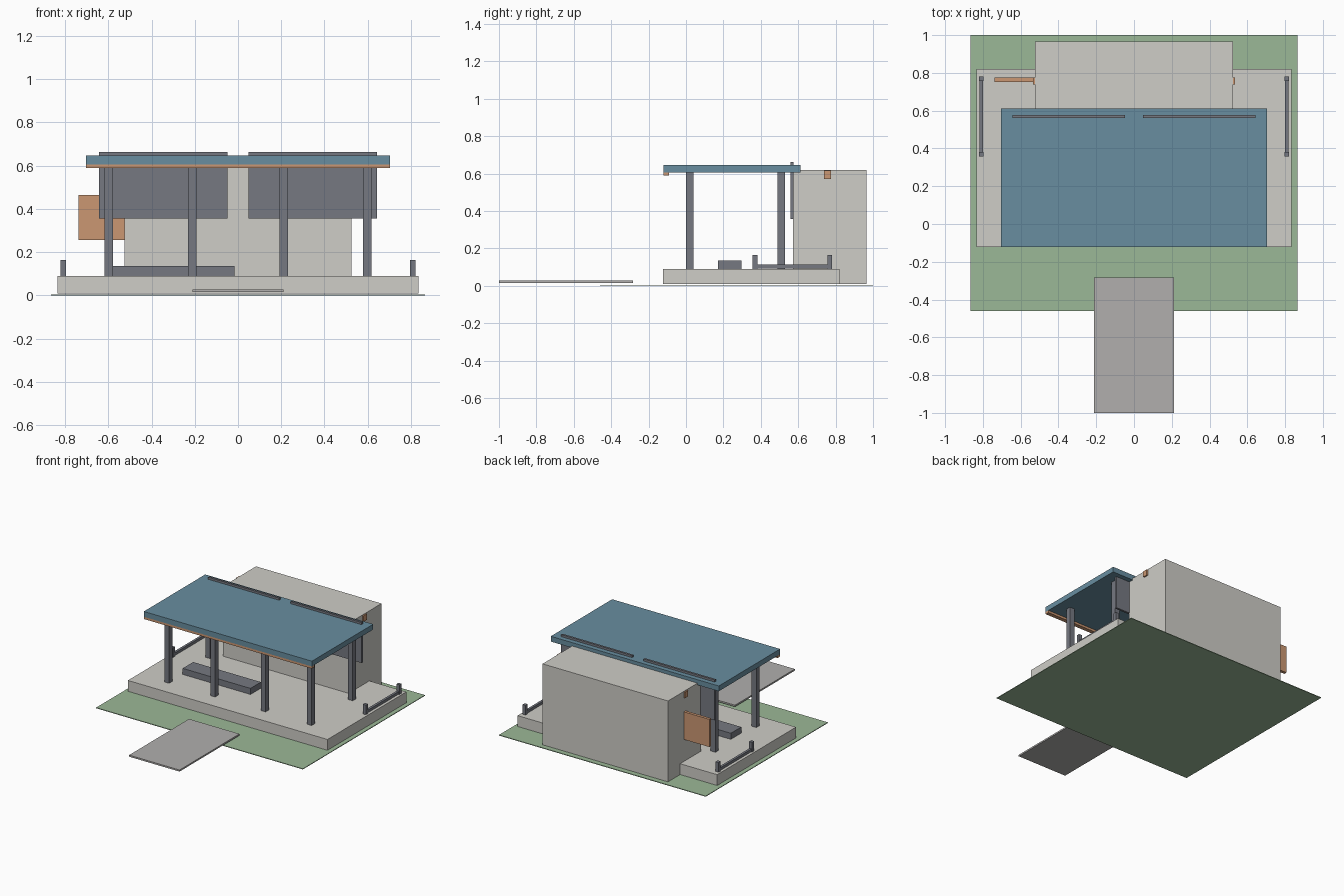
import bpy

if "Cube" in bpy.data.objects:
    bpy.data.objects.remove(bpy.data.objects["Cube"])


def material(name, rgb):
    m = bpy.data.materials.new(name)
    m.diffuse_color = (*rgb, 1)
    m.use_nodes = True
    m.node_tree.nodes["Principled BSDF"].inputs["Base Color"].default_value = m.diffuse_color
    return m


BLUE = material("roof_blue", (0.14, 0.27, 0.35))
ORANGE = material("warm_wood", (0.60, 0.31, 0.17))
GREEN = material("grass", (0.33, 0.48, 0.31))
DARK = material("dark_metal", (0.18, 0.19, 0.22))
STONE = material("pale_stone", (0.62, 0.61, 0.57))
PAVING = material("paving", (0.44, 0.43, 0.42))


def box(name, x, y, z, mat):
    """Box from (min, max) ranges along each axis."""
    bpy.ops.mesh.primitive_cube_add(size=1, location=[(a + b) / 2 for a, b in (x, y, z)])
    ob = bpy.context.object
    ob.name = name
    ob.scale = [b - a for a, b in (x, y, z)]
    bpy.ops.object.transform_apply(location=False, rotation=False, scale=True)
    ob.data.materials.append(mat)
    return ob


def post(name, x, y, w, z):
    return box(name, (x - w / 2, x + w / 2), (y - w / 2, y + w / 2), z, DARK)


# Site: lawn, raised floor and approach path
box("lawn", (-0.865, 0.865), (-0.46, 1.0), (0, 0.005), GREEN)
box("floor_slab", (-0.835, 0.835), (-0.123, 0.82), (0.008, 0.09), STONE)
box("path", (-0.211, 0.211), (-1.0, -0.284), (0.015, 0.027), PAVING)

# Rear building block
box("building", (-0.525, 0.525), (0.573, 0.965), (0.008, 0.62), STONE)

# Canopy roof with trim under the front edge
box("canopy_roof", (-0.703, 0.703), (-0.121, 0.612), (0.606, 0.646), BLUE)
box("front_trim", (-0.703, 0.703), (-0.121, -0.091), (0.589, 0.606), ORANGE)

# Four front posts and two rear corner posts
for x in (-0.597, -0.211, 0.211, 0.597):
    post("front_post", x, 0.02, 0.04, (0.09, 0.606))
for x in (-0.597, 0.597):
    post("rear_post", x, 0.51, 0.04, (0.09, 0.606))

# Bench
box("bench", (-0.583, -0.016), (0.172, 0.297), (0.09, 0.136), DARK)

# Mirrored parts: hanging panels, side rails, beam ends
for s in (-1, 1):
    box("wall_panel", sorted((s * 0.048, s * 0.642)), (0.56, 0.576), (0.356, 0.662), DARK)
    for y in (0.369, 0.769):
        post("rail_post", s * 0.808, y, 0.025, (0.09, 0.163))
    box("low_rail", (s * 0.808 - 0.009, s * 0.808 + 0.009), (0.369, 0.769), (0.093, 0.113), DARK)
    box("beam_end", sorted((s * 0.515, s * 0.535)), (0.738, 0.776), (0.571, 0.616), ORANGE)

# Projecting sign board on the left wall
box("sign_board", (-0.738, -0.524), (0.753, 0.775), (0.256, 0.465), ORANGE)
